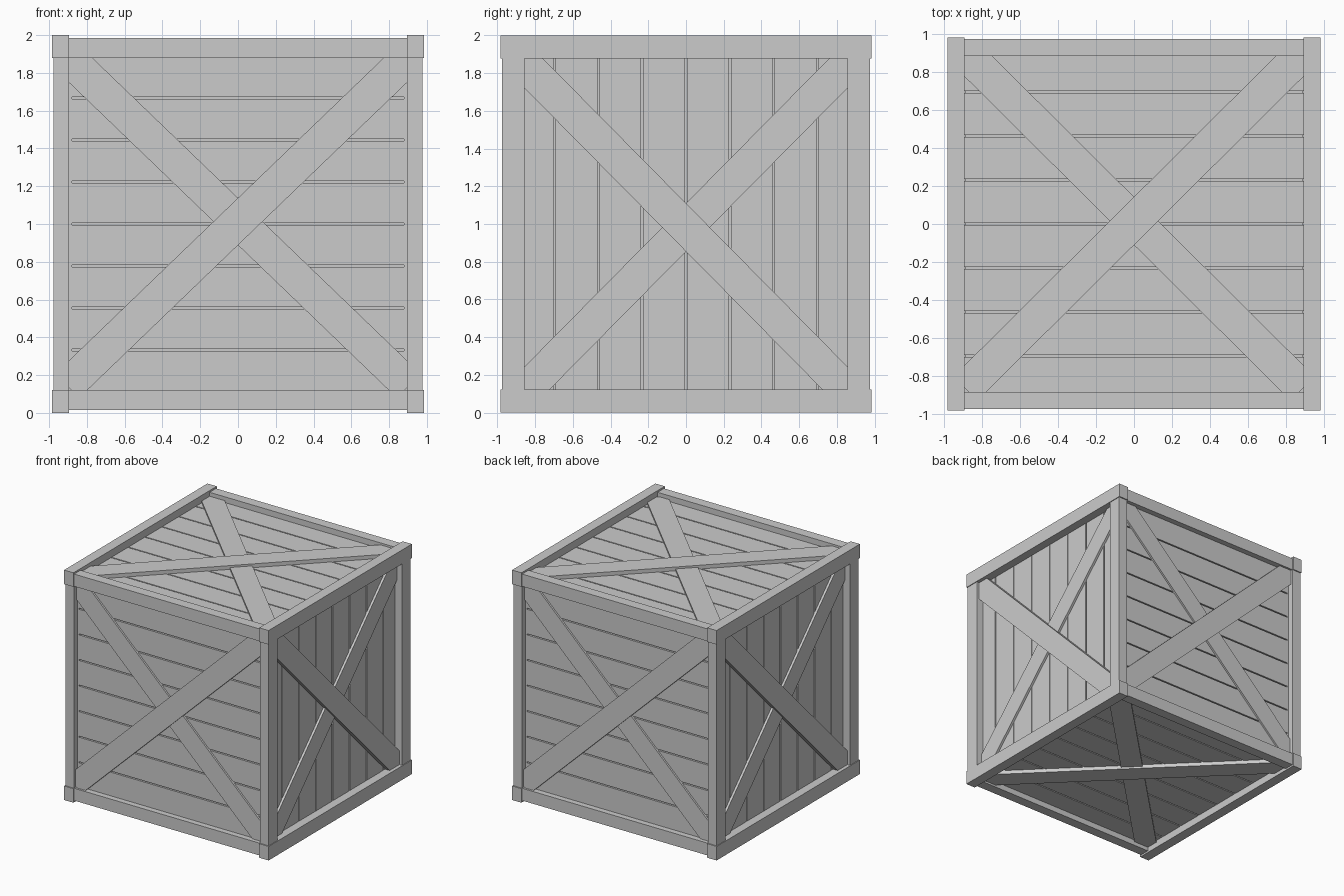
import bpy
from math import atan2, sqrt
from mathutils import Matrix, Vector

if "Cube" in bpy.data.objects:
    bpy.data.objects.remove(bpy.data.objects["Cube"])

CENTRE = Matrix.Translation((0, 0, 1))


def box(name, lo, hi, m=Matrix.Identity(4)):
    """Box between two corners, in the space of matrix m."""
    pts = [m @ Vector((x, y, z)) for x in (lo[0], hi[0]) for y in (lo[1], hi[1]) for z in (lo[2], hi[2])]
    faces = [(0, 1, 3, 2), (4, 6, 7, 5), (0, 4, 5, 1), (2, 3, 7, 6), (0, 2, 6, 4), (1, 5, 7, 3)]
    me = bpy.data.meshes.new(name)
    me.from_pydata(pts, [], faces)
    ob = bpy.data.objects.new(name, me)
    bpy.context.collection.objects.link(ob)
    return ob


def span(name, xs, ys, zs):
    return box(name, *zip(xs, ys, zs), CENTRE)


def frame(u, v, n):
    """Panel space: u right, v up, n outward, around the crate centre."""
    return CENTRE @ Matrix((u, v, n)).transposed().to_4x4()


def panel(name, m, hu, hv, depth, vertical, upper_slash, slope, low, high, shift):
    # eight planks with narrow gaps
    half = hu if vertical else hv
    pitch, gap = 2 * half / 8, 0.005
    for i in range(8):
        a, b = -half + i * pitch + gap, -half + (i + 1) * pitch - gap
        if vertical:
            box(name + "_plank", (a, -hv, depth - 0.03), (b, hv, depth), m)
        else:
            box(name + "_plank", (-hu, a, depth - 0.03), (hu, b, depth), m)
    # crossed braces, one lying over the other
    for sign in (1, -1):
        top = high if (sign > 0) == upper_slash else low
        r = m @ Matrix.Translation((0, shift, 0)) @ Matrix.Rotation(sign * atan2(slope, 1), 4, 'Z')
        box(name + "_brace", (-1.255, -0.09, depth - 0.01), (1.255, 0.09, top), r)


# frame: corner posts, cross rails and overlapping end beams
for sx in (-1, 1):
    for sy in (-1, 1):
        span("corner_post", sorted((sx * 0.895, sx * 0.978)), sorted((sy * 0.857, sy * 0.975)), (-0.9, 0.9))
for sz in (-1, 1):
    for s in (-1, 1):
        span("cross_rail", (-0.9, 0.9), sorted((s * 0.887, s * 0.975)), sorted((sz * 0.878, sz * 0.985)))
        span("end_beam", sorted((s * 0.894, s * 0.984)), (-0.985, 0.985), sorted((sz * 0.878, sz)))

# dark inner liner behind the plank gaps
span("liner", (-0.892, 0.892), (-0.907, 0.907), (-0.917, 0.917))

# front and back: horizontal planks
for s, name in ((1, "front"), (-1, "back")):
    panel(name, frame((s, 0, 0), (0, 0, 1), (0, -s, 0)), 0.9, 0.89, 0.925, False, True, 0.962, 0.941, 0.957, 0.013)
# right and left sides: vertical planks
for s, name in ((1, "right"), (-1, "left")):
    panel(name, frame((0, s, 0), (0, 0, 1), (s, 0, 0)), 0.93, 0.9, 0.91, True, False, 1.012, 0.93, 0.953, -0.018)
# top and bottom
for s, name in ((1, "top"), (-1, "bottom")):
    panel(name, frame((s, 0, 0), (0, 1, 0), (0, 0, s)), 0.9, 0.93, 0.935, False, True, 0.994, 0.951, 0.968, 0.016 * s)
